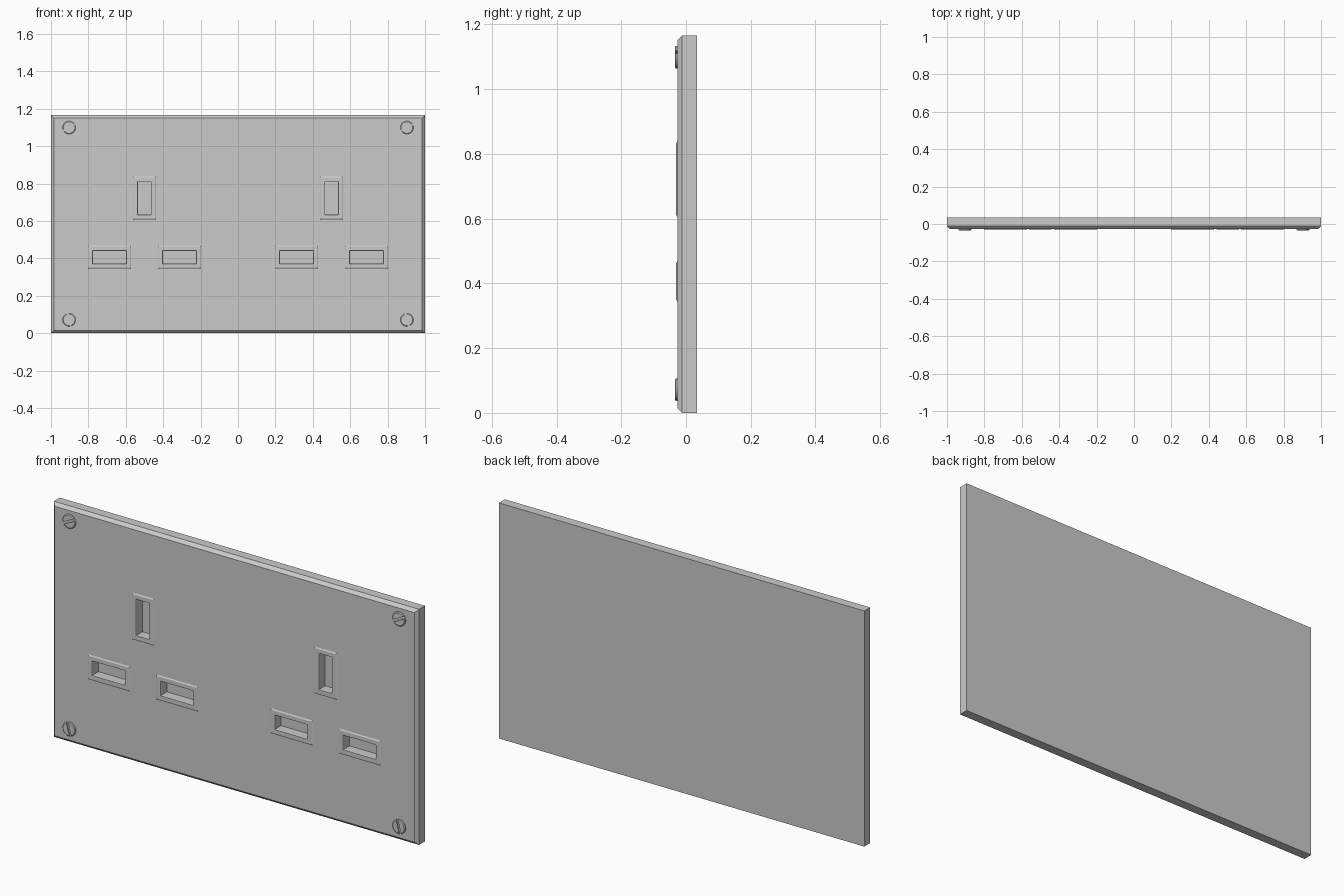
import bpy, bmesh, math
from mathutils import Matrix, Vector

if "Cube" in bpy.data.objects:
    bpy.data.objects.remove(bpy.data.objects["Cube"])

H = 1.166                       # plate height
FRONT, SHOULDER, BACK = -0.027, -0.012, 0.034


def finish(name, bm):
    bmesh.ops.recalc_face_normals(bm, faces=bm.faces)
    mesh = bpy.data.meshes.new(name)
    bm.to_mesh(mesh)
    bm.free()
    obj = bpy.data.objects.new(name, mesh)
    bpy.context.collection.objects.link(obj)
    return obj


def rect(bm, cx, cz, hx, hz, y):
    return [bm.verts.new((cx + sx * hx, y, cz + sz * hz))
            for sx, sz in ((-1, -1), (1, -1), (1, 1), (-1, 1))]


def bridge(bm, a, b):
    n = len(a)
    for i in range(n):
        j = (i + 1) % n
        bm.faces.new((a[i], a[j], b[j], b[i]))


def box(bm, center, size):
    m = Matrix.Translation(center) @ Matrix.Diagonal(Vector((*size, 1)))
    bmesh.ops.create_cube(bm, size=1, matrix=m)


def cut(obj, cutter):
    mod = obj.modifiers.new("cut", 'BOOLEAN')
    mod.operation, mod.solver, mod.object = 'DIFFERENCE', 'EXACT', cutter
    bpy.context.view_layer.objects.active = obj
    bpy.ops.object.modifier_apply(modifier=mod.name)
    bpy.data.objects.remove(cutter, do_unlink=True)


# Slot openings: centre x, centre z, half width, half height
slots = []
for ox in (-0.5, 0.5):
    slots += [(ox, 0.722, 0.034, 0.088),
              (ox - 0.187, 0.406, 0.088, 0.034),
              (ox + 0.187, 0.406, 0.088, 0.034)]

# Wall plate with chamfered front edge
bm = bmesh.new()
rings = [rect(bm, 0, H / 2, 1 - inset, H / 2 - inset, y)
         for inset, y in ((0, BACK), (0, SHOULDER), (0.015, FRONT))]
bridge(bm, rings[0], rings[1])
bridge(bm, rings[1], rings[2])
bm.faces.new(rings[0])
bm.faces.new(rings[2])
plate = finish("wall_plate", bm)

# Pin slots cut into the plate
bm = bmesh.new()
floor_y = 0.016
for cx, cz, hx, hz in slots:
    box(bm, (cx, (floor_y - 0.1) / 2, cz), (2 * hx, floor_y + 0.1, 2 * hz))
cut(plate, finish("slot_cutter", bm))

# Raised bevelled frame around each slot
for i, (cx, cz, hx, hz) in enumerate(slots):
    bm = bmesh.new()
    profile = ((0.028, FRONT), (0.022, -0.0305), (0.002, -0.0305), (0, FRONT))
    rings = [rect(bm, cx, cz, hx + m, hz + m, y) for m, y in profile]
    for a, b in zip(rings, rings[1:] + rings[:1]):
        bridge(bm, a, b)
    finish(f"slot_frame_{i + 1}", bm)

# Slotted corner screws with bevelled rims
SEG = 32
for sx in (-1, 1):
    for cz, angle in ((0.071, 105), (1.099, 28)):
        bm = bmesh.new()
        rings = []
        for r, y in ((0.035, FRONT + 0.003), (0.035, -0.0315), (0.031, -0.0345)):
            rings.append([bm.verts.new((r * math.cos(t), y, r * math.sin(t)))
                          for t in (2 * math.pi * k / SEG for k in range(SEG))])
        bridge(bm, rings[0], rings[1])
        bridge(bm, rings[1], rings[2])
        bm.faces.new(rings[0])
        bm.faces.new(rings[2])
        side = "left" if sx < 0 else "right"
        screw = finish(f"screw_{'lower' if cz < 0.5 else 'upper'}_{side}", bm)
        bm = bmesh.new()
        box(bm, (0, -0.0385, 0), (0.1, 0.02, 0.011))
        cut(screw, finish("screw_slot_cutter", bm))
        screw.location = (sx * 0.903, 0, cz)
        screw.rotation_euler.y = -math.radians(angle)
        bpy.ops.object.select_all(action='DESELECT')
        screw.select_set(True)
        bpy.context.view_layer.objects.active = screw
        bpy.ops.object.shade_smooth_by_angle(angle=math.radians(25))
